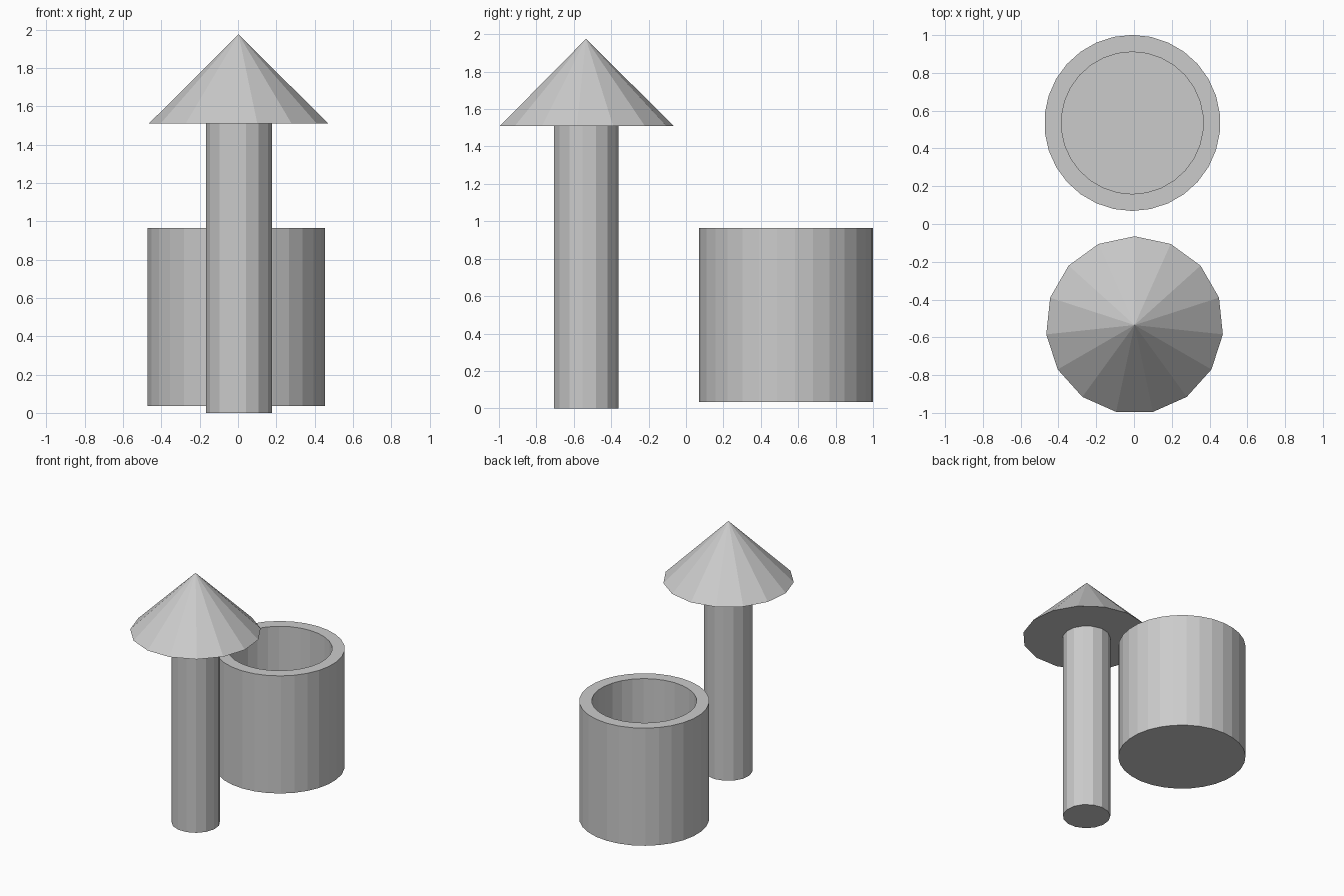
import bpy, bmesh
from math import sin, cos, tau

if "Cube" in bpy.data.objects:
    bpy.data.objects.remove(bpy.data.objects["Cube"])


def lathe(name, profile, sides, center):
    """Revolve (radius, z) points; first vertex of each ring faces +y. Radius 0 makes a point."""
    bm = bmesh.new()
    rings = []
    for r, z in profile:
        if r == 0:
            rings.append([bm.verts.new((0, 0, z))])
        else:
            rings.append([bm.verts.new((r * sin(tau * i / sides), r * cos(tau * i / sides), z))
                          for i in range(sides)])
    for a, b in zip(rings, rings[1:]):
        for i in range(sides):
            j = (i + 1) % sides
            if len(b) == 1:
                bm.faces.new((a[i], a[j], b[0]))
            else:
                bm.faces.new((a[i], a[j], b[j], b[i]))
    # flat end caps
    for ring in (rings[0], rings[-1]):
        if len(ring) > 1:
            bm.faces.new(ring)
    bmesh.ops.recalc_face_normals(bm, faces=bm.faces)
    mesh = bpy.data.meshes.new(name)
    bm.to_mesh(mesh)
    bm.free()
    obj = bpy.data.objects.new(name, mesh)
    obj.location = (*center, 0)
    bpy.context.collection.objects.link(obj)
    return obj


# Post with conical cap
lathe("stem", [(0.174, 0), (0.174, 1.51)], 15, (0.005, -0.535))
lathe("cone_cap", [(0.47, 1.51), (0, 1.975)], 15, (0.003, -0.535))

# Open cup: outer wall, rim, inner wall, floor
lathe("cup", [(0.466, 0.035), (0.466, 0.965), (0.376, 0.965), (0.376, 0.125)],
      30, (-0.009, 0.535))
